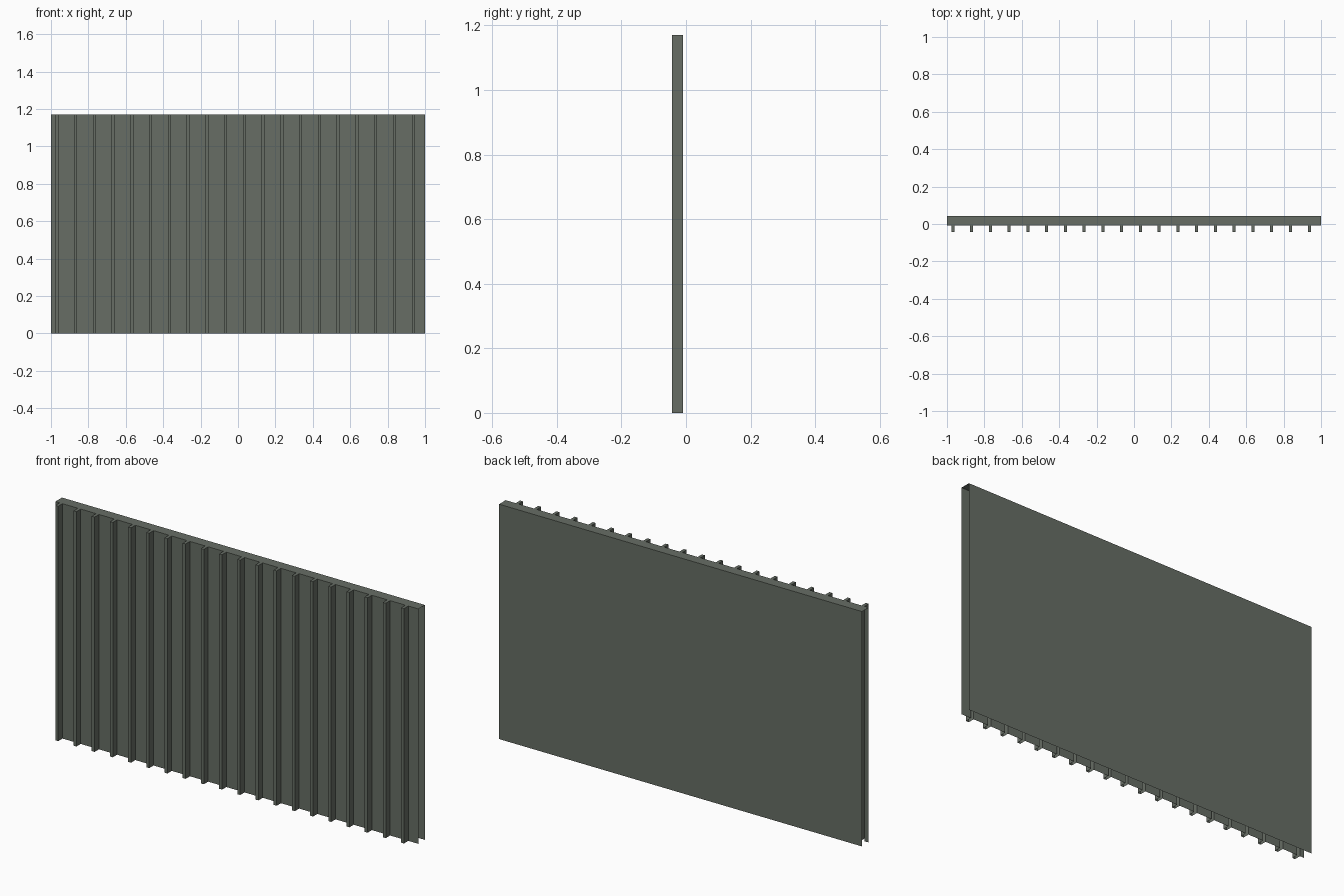
import bpy, bmesh

if "Cube" in bpy.data.objects:
    bpy.data.objects.remove(bpy.data.objects["Cube"])

H = 1.17                      # panel height
BACK, FRONT, RIB = 0.043, -0.009, -0.043   # y of back sheet, front sheet, rib faces
COUNT, PITCH, LAST, W = 20, 0.1003, 0.937, 0.016

mat = bpy.data.materials.new("grey_green_metal")
mat.diffuse_color = (0.135, 0.155, 0.130, 1)
mat.use_nodes = True
mat.node_tree.nodes["Principled BSDF"].inputs["Base Color"].default_value = mat.diffuse_color


def make(name, quads):
    bm = bmesh.new()
    for q in quads:
        bm.faces.new([bm.verts.new(p) for p in q])
    bmesh.ops.remove_doubles(bm, verts=bm.verts, dist=1e-5)
    me = bpy.data.meshes.new(name)
    bm.to_mesh(me)
    bm.free()
    me.materials.append(mat)
    ob = bpy.data.objects.new(name, me)
    bpy.context.collection.objects.link(ob)


def wall(a, b):
    """Vertical sheet from plan point a to b, facing right of travel."""
    return [(*a, 0), (*b, 0), (*b, H), (*a, H)]


# Back sheet and top cap; ends and bottom are open
make("back_sheet", [wall((1, BACK), (-1, BACK))])
make("top_cap", [[(-1, FRONT, H), (1, FRONT, H), (1, BACK, H), (-1, BACK, H)]])

# Front sheet folded out into narrow vertical ribs, each closed on top
path, caps = [(-1, FRONT)], []
for i in range(COUNT):
    c = LAST - PITCH * (COUNT - 1 - i)
    l, r = c - W / 2, c + W / 2
    path += [(l, FRONT), (l, RIB), (r, RIB), (r, FRONT)]
    caps.append([(l, RIB, H), (r, RIB, H), (r, FRONT, H), (l, FRONT, H)])
path.append((1, FRONT))
make("ribbed_front_sheet", [wall(a, b) for a, b in zip(path, path[1:])])
make("rib_caps", caps)
